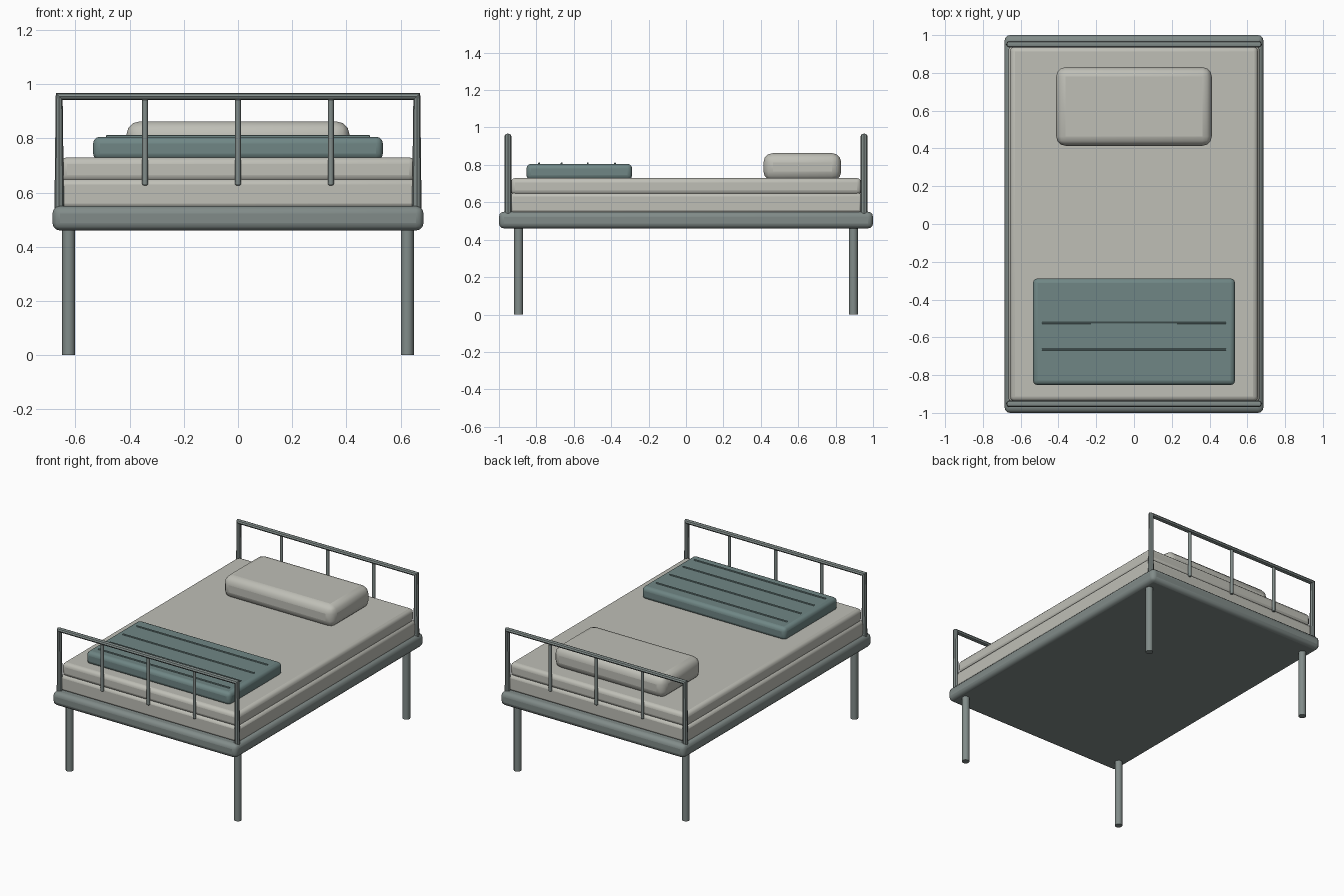
import bpy
import math

if "Cube" in bpy.data.objects:
    bpy.data.objects.remove(bpy.data.objects["Cube"])


def material(name, rgb):
    m = bpy.data.materials.new(name)
    m.diffuse_color = (*rgb, 1)
    m.use_nodes = True
    m.node_tree.nodes["Principled BSDF"].inputs["Base Color"].default_value = m.diffuse_color
    return m


METAL = material("grey_metal", (0.22, 0.26, 0.25))
LINEN = material("pale_linen", (0.52, 0.52, 0.47))
WOOL = material("teal_wool", (0.16, 0.24, 0.235))


def finish(obj, name, mat, bevel=0, segments=2):
    obj.name = name
    obj.data.materials.append(mat)
    if bevel:
        b = obj.modifiers.new("soft_edges", 'BEVEL')
        b.width = bevel
        b.segments = segments
        b.limit_method = 'ANGLE'
    bpy.ops.object.shade_smooth_by_angle(angle=math.radians(35))
    return obj


def box(name, x, y, z, mat, bevel, segments=2):
    """Box from (min, max) ranges on each axis."""
    bpy.ops.mesh.primitive_cube_add(size=1, location=[sum(r) / 2 for r in (x, y, z)])
    obj = bpy.context.object
    obj.scale = [r[1] - r[0] for r in (x, y, z)]
    bpy.ops.object.transform_apply(location=False, rotation=False, scale=True)
    return finish(obj, name, mat, bevel, segments)


def rod(name, x, y, z, radius, bevel=0):
    bpy.ops.mesh.primitive_cylinder_add(vertices=12, radius=radius, depth=z[1] - z[0],
                                        location=(x, y, sum(z) / 2))
    return finish(bpy.context.object, name, METAL, bevel)


def tube(name, points, radius):
    curve = bpy.data.curves.new(name, 'CURVE')
    curve.dimensions = '3D'
    curve.bevel_depth = radius
    curve.bevel_resolution = 2
    curve.use_fill_caps = True
    spline = curve.splines.new('POLY')
    spline.points.add(len(points) - 1)
    for p, co in zip(spline.points, points):
        p.co = (*co, 1)
    obj = bpy.data.objects.new(name, curve)
    bpy.context.collection.objects.link(obj)
    bpy.ops.object.select_all(action='DESELECT')
    obj.select_set(True)
    bpy.context.view_layer.objects.active = obj
    bpy.ops.object.convert(target='MESH')
    return finish(bpy.context.object, name, METAL)


# Bed frame slab
box("bed_frame", (-0.685, 0.685), (-1, 1), (0.46, 0.55), METAL, 0.028, 3)

# Legs
for sx in (-1, 1):
    for sy, end in ((-1, "foot"), (1, "head")):
        side = "left" if sx < 0 else "right"
        rod(f"{end}_{side}_leg", sx * 0.625, sy * 0.895, (0, 0.48), 0.024)

# Two-layer mattress
box("mattress_base", (-0.664, 0.664), (-0.945, 0.945), (0.54, 0.65), LINEN, 0.02, 2)
box("mattress_top", (-0.656, 0.656), (-0.938, 0.938), (0.64, 0.73), LINEN, 0.025, 3)

# End rails: bent tube with three spindles
for y, end in ((-0.952, "foot"), (0.952, "head")):
    tube(f"{end}_rail", [(-0.66, y, 0.52), (-0.66, y, 0.955),
                         (0.66, y, 0.955), (0.66, y, 0.52)], 0.018)
    for i in (-1, 0, 1):
        rod(f"{end}_spindle_{i + 2}", i * 0.343, y, (0.627, 0.945), 0.0105, 0.004)

# Pillow
box("pillow", (-0.412, 0.412), (0.414, 0.83), (0.715, 0.863), LINEN, 0.05, 3)

# Folded blanket with raised seams
box("blanket", (-0.535, 0.535), (-0.853, -0.288), (0.72, 0.806), WOOL, 0.025, 3)
for i, y in enumerate((-0.785, -0.665, -0.525, -0.38)):
    box(f"blanket_seam_{i + 1}", (-0.488, 0.488), (y - 0.005, y + 0.005),
        (0.80, 0.812), WOOL, 0.002, 1)
